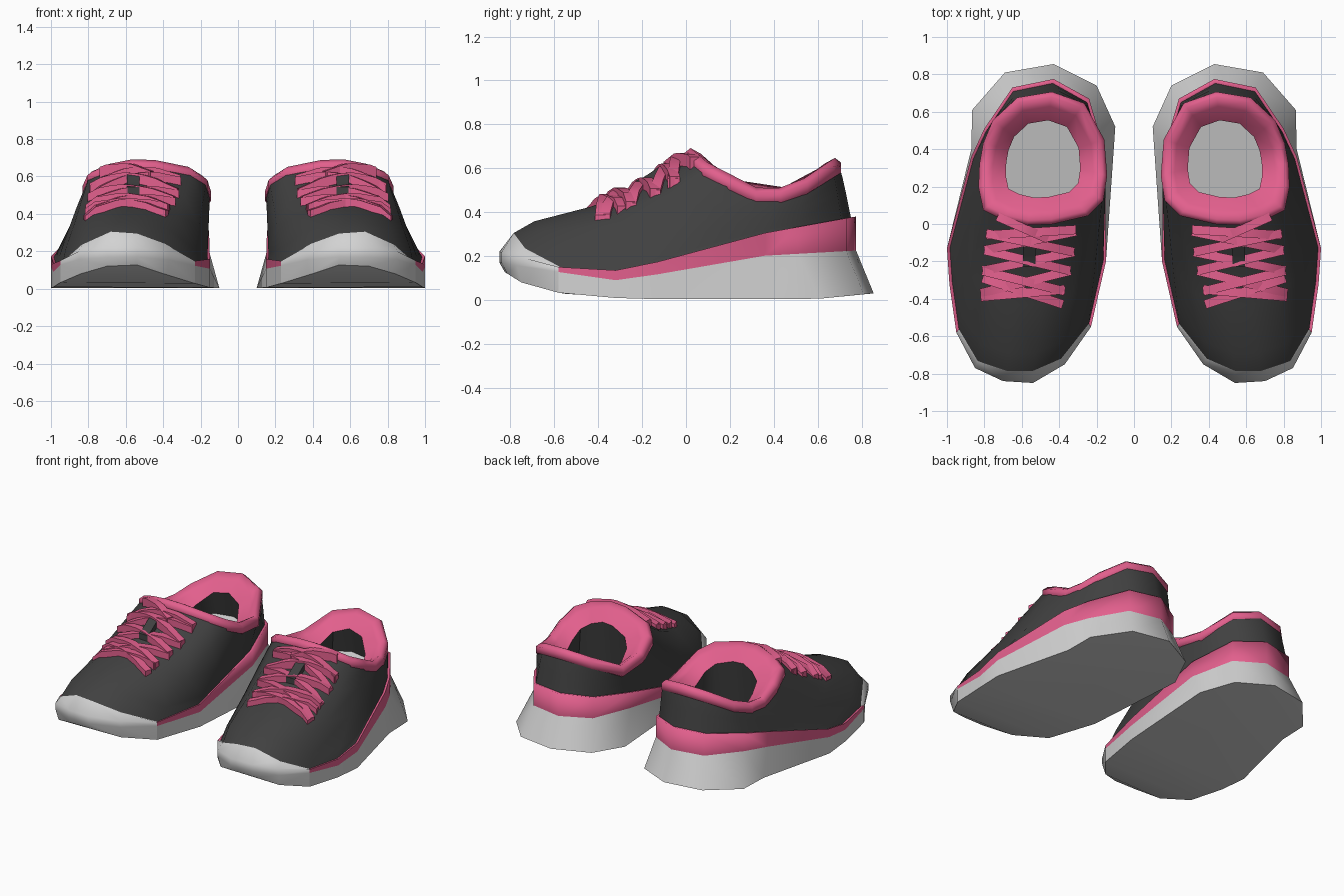
import bpy, bmesh
from mathutils import Vector
from mathutils.bvhtree import BVHTree

if "Cube" in bpy.data.objects:
    bpy.data.objects.remove(bpy.data.objects["Cube"])


def material(name, rgb):
    m = bpy.data.materials.new(name)
    m.diffuse_color = (*rgb, 1)
    m.use_nodes = True
    m.node_tree.nodes["Principled BSDF"].inputs["Base Color"].default_value = m.diffuse_color
    return m


PINK = material("pink", (0.76, 0.115, 0.265))
DARK = material("charcoal", (0.052, 0.052, 0.052))
WHITE = material("off_white", (0.65, 0.65, 0.65))


def lerp_table(table, y):
    if y <= table[0][0]:
        return table[0][1]
    for (a, za), (b, zb) in zip(table, table[1:]):
        if y <= b:
            return za + (zb - za) * (y - a) / (b - a)
    return table[-1][1]


def make(name, verts, faces, mat, angle=0.7):
    """Mesh object mirrored to give the pair of shoes."""
    me = bpy.data.meshes.new(name)
    me.from_pydata([tuple(v) for v in verts], [], faces)
    me.materials.append(mat)
    ob = bpy.data.objects.new(name, me)
    bpy.context.collection.objects.link(ob)
    bpy.ops.object.select_all(action='DESELECT')
    ob.select_set(True)
    bpy.context.view_layer.objects.active = ob
    bpy.ops.object.shade_smooth_by_angle(angle=angle)
    ob.modifiers.new("pair", 'MIRROR').use_mirror_merge = False
    return ob


def loft_data(rings, cols):
    n = len(rings[0])
    verts = [v for r in rings for v in r]
    faces = []
    for i in range(len(rings) - 1):
        for k in cols:
            a, b = k % n, (k + 1) % n
            faces.append((i * n + a, i * n + b, (i + 1) * n + b, (i + 1) * n + a))
    return verts, faces


def loft(name, rings, mat, cols=range(15), angle=0.7):
    verts, faces = loft_data(rings, cols)
    used = sorted({i for f in faces for i in f})
    remap = {o: j for j, o in enumerate(used)}
    return make(name, [verts[i] for i in used],
                [tuple(remap[i] for i in f) for f in faces], mat, angle)


# Outlines of one shoe: toe, outer side, heel, inner side
N = 15
outline = [(.54, -.85), (.70, -.84), (.85, -.77), (.95, -.58), (.987, -.32), (1, -.13),
           (.87, .36), (.80, .51), (.65, .73), (.43, .775), (.24, .67), (.155, .38),
           (.15, -.2), (.23, -.55), (.37, -.75)]
flare = {0: (.54, -.825), 1: (.70, -.815), 2: (.84, -.75), 6: (.87, .40), 7: (.865, .61),
         8: (.69, .81), 9: (.43, .855), 10: (.20, .74), 11: (.10, .52), 14: (.38, -.73)}
opening = [(.44, .005), (.57, 0), (.70, .03), (.80, .08), (.825, .2), (.82, .32),
           (.80, .43), (.75, .55), (.62, .67), (.44, .70), (.27, .64), (.165, .45),
           (.15, .26), (.17, .13), (.25, .05)]

# Heights along the shoe
z_ground = [(-.83, .13), (-.75, .08), (-.57, .03), (-.35, .01), (0, 0), (.6, .005), (.85, .03)]
z_white = [(-.85, .17), (-.6, .13), (-.32, .09), (0, .135), (.33, .2), (.77, .225)]
z_pink = [(-.85, .22), (-.77, .20), (-.58, .15), (-.32, .135), (0, .2), (.33, .3), (.77, .38)]
z_collar = [(0, .65), (.08, .585), (.35, .455), (.5, .48), (.7, .605)]


def ring(points, table, dz=0):
    return [Vector((x, y, lerp_table(table, y) + dz)) for x, y in points]


ground = ring([flare.get(k, p) for k, p in enumerate(outline)], z_ground)
white_top = ring(outline, z_white)
pink_top = ring(outline, z_pink)
upper_base = [Vector((.55 + (p.x - .55) * .965, p.y * .97, p.z - .005)) for p in pink_top]
for k, co in {0: (.54, -.785, .295), 1: (.68, -.785, .305), 2: (.835, -.733, .235),
              14: (.39, -.72, .24)}.items():
    upper_base[k] = Vector(co)
collar_base = ring(opening, z_collar)

# Sole: flared wall, and a tread that follows the toe spring
loft("sole_wall", [ground, white_top], WHITE, range(3, 13), 1.2)
tread = []
for j in range(6):
    a, b = -j % N, 1 + j
    tread.append(((a - 1) % N, b + 1, b, a))
tread.append((9, 8, 7))
make("sole_tread", ground, tread, WHITE)

# Pink band around the sides and heel, white cap around the toe
loft("side_band", [white_top, pink_top, upper_base], PINK, range(3, 13), 1.8)
loft("toe_cap", [ground, white_top, pink_top, upper_base], WHITE, range(13, 18), 1.5)

# Upper: columns run from the base ring to the collar with a slight bulge
bulge = {0: (.012, -.035, -.045), 1: (.012, -.035, -.045), 2: (.035, -.012, -.025),
         14: (.035, -.012, -.025), 3: (.02, .005, .005), 13: (.02, .005, .005)}
rings = [upper_base]
for i, t in enumerate((.12, .45, .75)):
    rings.append([a.lerp(b, t) + Vector((0, 0, bulge.get(k, (0, .01, .01))[i]))
                  for k, (a, b) in enumerate(zip(upper_base, collar_base))])
rings.append(collar_base)
loft("upper", rings, DARK, angle=1.2)
surface = BVHTree.FromPolygons(*loft_data(rings, range(N)))

# Padded collar rolling into the opening, then lining and sloping insole
CX, CY = .485, .345


def scaled(s, dz):
    return [Vector((CX + (p.x - CX) * s, CY + (p.y - CY) * s, p.z + dz)) for p in collar_base]


lip = scaled(.59, -.05)
loft("collar", [scaled(.97, -.035), scaled(1.02, -.025), scaled(1.02, .02), scaled(.94, .042),
                scaled(.80, .015), lip], PINK, angle=1.2)
floor = ring([(CX + (p.x - CX) * 1.2, CY + (p.y - CY) * 1.2) for p in lip], z_pink, .03)
loft("lining", [lip, floor], DARK)
make("insole", floor, [tuple(range(N))], WHITE)


def drop(x, y):
    hit = surface.ray_cast(Vector((x, y, 2)), Vector((0, 0, -1)))[0]
    return hit.z if hit else lerp_table(z_collar, y)


def strip(name, start, end, mat, width=.048, lift=.03, steps=8):
    """Flat strap draped over the upper."""
    a, b = Vector((*start, 0)), Vector((*end, 0))
    side = Vector((a.y - b.y, b.x - a.x, 0)).normalized() * width / 2
    rows = []
    for i in range(steps + 1):
        p = a.lerp(b, i / steps)
        p.z = drop(p.x, p.y)
        up, down = Vector((0, 0, lift)), Vector((0, 0, -.02))
        rows.append([p - side + down, p + side + down, p + side + up, p - side + up])
    verts, faces = loft_data(rows, range(4))
    n = len(verts)
    faces = [f[::-1] for f in faces] + [(0, 1, 2, 3), (n - 1, n - 2, n - 3, n - 4)]
    ob = make(name, verts, faces, mat)
    bm = bmesh.new()
    bm.from_mesh(ob.data)
    bmesh.ops.recalc_face_normals(bm, faces=bm.faces)
    bm.to_mesh(ob.data)
    bm.free()


# Criss-cross laces and the tongue peeking out between them
left = [(.31, -.04), (.32, -.15), (.34, -.25), (.37, -.36)]
right = [(.79, -.05), (.80, -.14), (.81, -.25), (.82, -.37)]
for i in range(3):
    strip(f"lace_up_{i}", left[i + 1], right[i], PINK, lift=.038)
    strip(f"lace_down_{i}", left[i], right[i + 1], PINK, lift=.03)
strip("lace_top", (.31, -.03), (.79, -.06), PINK, lift=.034)
strip("lace_end", (.73, .04), (.46, -.08), PINK, lift=.04)
strip("lace_bottom", (.37, -.35), (.82, -.39), PINK, lift=.034)
strip("lace_front", (.38, -.43), (.81, -.29), PINK)
strip("tongue", (.56, -.23), (.56, -.11), DARK, width=.065, lift=.04, steps=4)
